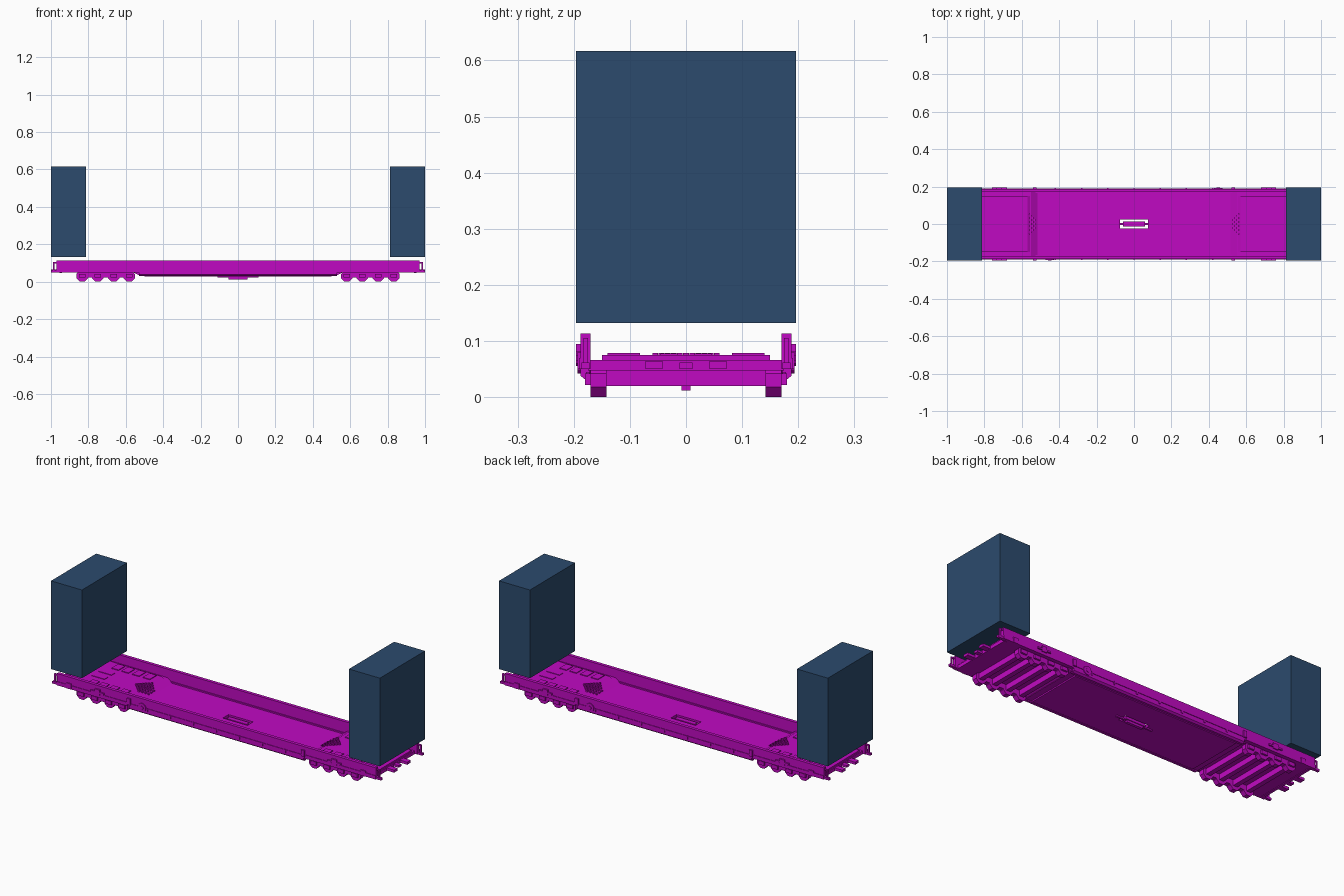
import bpy, bmesh, math
from mathutils import Matrix, Vector

if "Cube" in bpy.data.objects:
    bpy.data.objects.remove(bpy.data.objects["Cube"], do_unlink=True)


def material(name, rgb):
    m = bpy.data.materials.new(name)
    m.use_nodes = True
    m.diffuse_color = (*rgb, 1)
    m.node_tree.nodes["Principled BSDF"].inputs["Base Color"].default_value = (*rgb, 1)
    return m


MAGENTA = material("magenta", (0.53, 0.003, 0.54))
BLUE = material("navy blue", (0.025, 0.07, 0.155))
SIGNS = (-1, 1)


def finish(name, bm, mat=MAGENTA):
    bmesh.ops.recalc_face_normals(bm, faces=bm.faces)
    mesh = bpy.data.meshes.new(name)
    bm.to_mesh(mesh)
    bm.free()
    mesh.materials.append(mat)
    ob = bpy.data.objects.new(name, mesh)
    bpy.context.collection.objects.link(ob)
    return ob


def add_box(bm, xs, ys, zs):
    lo, hi = zip(*(sorted(r) for r in (xs, ys, zs)))
    mid = [(a + b) / 2 for a, b in zip(lo, hi)]
    size = [b - a for a, b in zip(lo, hi)]
    bmesh.ops.create_cube(bm, size=1, matrix=Matrix.Translation(mid) @ Matrix.Diagonal((*size, 1)))


def boxes(name, items, mat=MAGENTA):
    bm = bmesh.new()
    for item in items:
        add_box(bm, *item)
    return finish(name, bm, mat)


def scaled(r, s):
    return (r[0] * s, r[1] * s)


def extrude(bm, pts, axis, start, end):
    """Prism from a closed 2D outline; the outline lies in xz for axis y."""
    put = (lambda p: (p[0], start, p[1])) if axis == "y" else (lambda p: (start, p[0], p[1]))
    face = bm.faces.new([bm.verts.new(put(p)) for p in pts])
    new = bmesh.ops.extrude_face_region(bm, geom=[face])["geom"]
    shift = Vector((0, end - start, 0)) if axis == "y" else Vector((end - start, 0, 0))
    bmesh.ops.translate(bm, verts=[g for g in new if isinstance(g, bmesh.types.BMVert)], vec=shift)


def disc_pts(x, z, r, n):
    return [(x + r * math.cos(math.tau * (i + .5) / n), z + r * math.sin(math.tau * (i + .5) / n))
            for i in range(n)]


# Floating end blocks
for s, side in zip(SIGNS, ("right", "left")):
    boxes(side + "_end_block", [(scaled((.812, 1), s), (-.196, .196), (.132, .617))], BLUE)


# Low middle floor, with a slot through it
def slotted(x, y, z):
    return [((-x, -.075), (-y, y), z), ((.075, x), (-y, y), z),
            ((-.075, .075), (-y, -.025), z), ((-.075, .075), (.025, y), z)]


boxes("middle_floor", slotted(.535, .178, (.036, .045)))
boxes("floor_underframe", slotted(.5, .16, (.029, .036)))

# Tank shaft hanging in the slot
boxes("slot_shaft", [((-.11, .11), (-.005, .005), (.022, .03)),
                     ((-.06, .06), (-.013, .013), (.024, .042)),
                     ((-.05, .05), (-.008, .008), (.012, .024))])

for s, side in zip(SIGNS, ("front", "back")):
    # Side wall with stepped outer profile
    bm = bmesh.new()
    wall = [(.170, .05), (.170, .113), (.188, .113), (.188, .05)]
    extrude(bm, [(y * s, z) for y, z in wall], "x", -.97, .97)
    sill = [(.165, .03), (.165, .052), (.188, .052), (.188, .038), (.178, .03)]
    extrude(bm, [(y * s, z) for y, z in sill], "x", -.53, .53)
    finish(side + "_side_wall", bm)

    # Outer brackets, rails and ribs
    ribs = [((-.53, .53), scaled((.186, .191), s), (.062, .067))]
    for i in range(-3, 4):
        ribs.append(((i * .14 - .004, i * .14 + .004), scaled((.186, .192), s), (.05, .068)))
    for e in SIGNS:
        ribs += [(scaled((.52, .54), e), scaled((.185, .196), s), (.06, .095)),
                 (scaled((.54, .97), e), scaled((.186, .191), s), (.05, .07)),
                 (scaled((.68, .76), e), scaled((.185, .196), s), (.073, .082)),
                 (scaled((.705, .735), e), scaled((.185, .196), s), (.065, .095)),
                 (scaled((.88, .91), e), scaled((.185, .193), s), (.05, .08))]
    boxes(side + "_wall_brackets", ribs)

    # Hand wheel
    bm = bmesh.new()
    extrude(bm, disc_pts(.45 * s, .065, .024, 12), "y", .186 * s, .193 * s)
    extrude(bm, disc_pts(.45 * s, .065, .01, 8), "y", .193 * s, .196 * s)
    finish(side + "_hand_wheel", bm)

for s, side in zip(SIGNS, ("right", "left")):
    # End deck with ramp down to the middle floor
    bm = bmesh.new()
    deck = [(.535, .038), (.515, .045), (.55, .066), (.95, .066), (.95, .05), (.56, .05)]
    extrude(bm, [(x * s, z) for x, z in deck], "y", -.172, .172)
    raised = [(.545, .06), (.57, .075), (.95, .075), (.95, .06)]
    extrude(bm, [(x * s, z) for x, z in raised], "y", -.15, .15)
    finish(side + "_end_deck", bm)

    # Raised deck plates and anti-slip pads
    plates = []
    for y in SIGNS:
        for x in (.615, .68, .745, .805):
            plates.append((scaled((x - .021, x + .021), s), scaled((.082, .14), y), (.074, .079)))
        plates.append((scaled((.78, .86), s), scaled((.015, .045), y), (.074, .078)))
    for i in range(9):
        for j in range(-5, 6):
            if (i + j) % 2 == 0 and abs(j) < 7 - abs(i - 3):
                x, y = .53 + i * .011, j * .011
                z = min(.075, .045 + (x - .515) * .65)
                plates.append((scaled((x - .005, x + .005), s), (y - .005, y + .005), (z - .004, z + .004)))
    boxes(side + "_deck_plates", plates)

    # Bogie: side frames, axle beams, octagonal wheels
    frame = [(scaled((.56, .85), s), scaled((.142, .17), y), (.022, .05)) for y in SIGNS]
    axle_x = (.582, .664, .75, .833)
    for x in axle_x:
        frame.append((scaled((x - .013, x + .013), s), (-.145, .145), (.02, .052)))
        for y in SIGNS:
            frame.append((scaled((x - .018, x + .018), s), scaled((.168, .18), y), (.022, .042)))
    boxes(side + "_bogie_frame", frame)
    bm = bmesh.new()
    for x in axle_x:
        for y in SIGNS:
            extrude(bm, disc_pts(x * s, .03, .0325, 8), "y", .142 * y, .17 * y)
    finish(side + "_wheels", bm)

    # End beam, buffers, coupler and corner handles
    end = [(scaled((.94, .955), s), (-.175, .175), (.047, .066)),
           (scaled((.93, .985), s), (-.012, .012), (.05, .062))]
    for y in SIGNS:
        end += [(scaled((.95, 1), s), scaled((.042, .072), y), (.05, .064)),
                (scaled((.965, 1), s), scaled((.172, .186), y), (.05, .062)),
                (scaled((.982, .99), s), scaled((.175, .183), y), (.06, .1)),
                (scaled((.965, .99), s), scaled((.175, .183), y), (.098, .105))]
    boxes(side + "_end_fittings", end)
